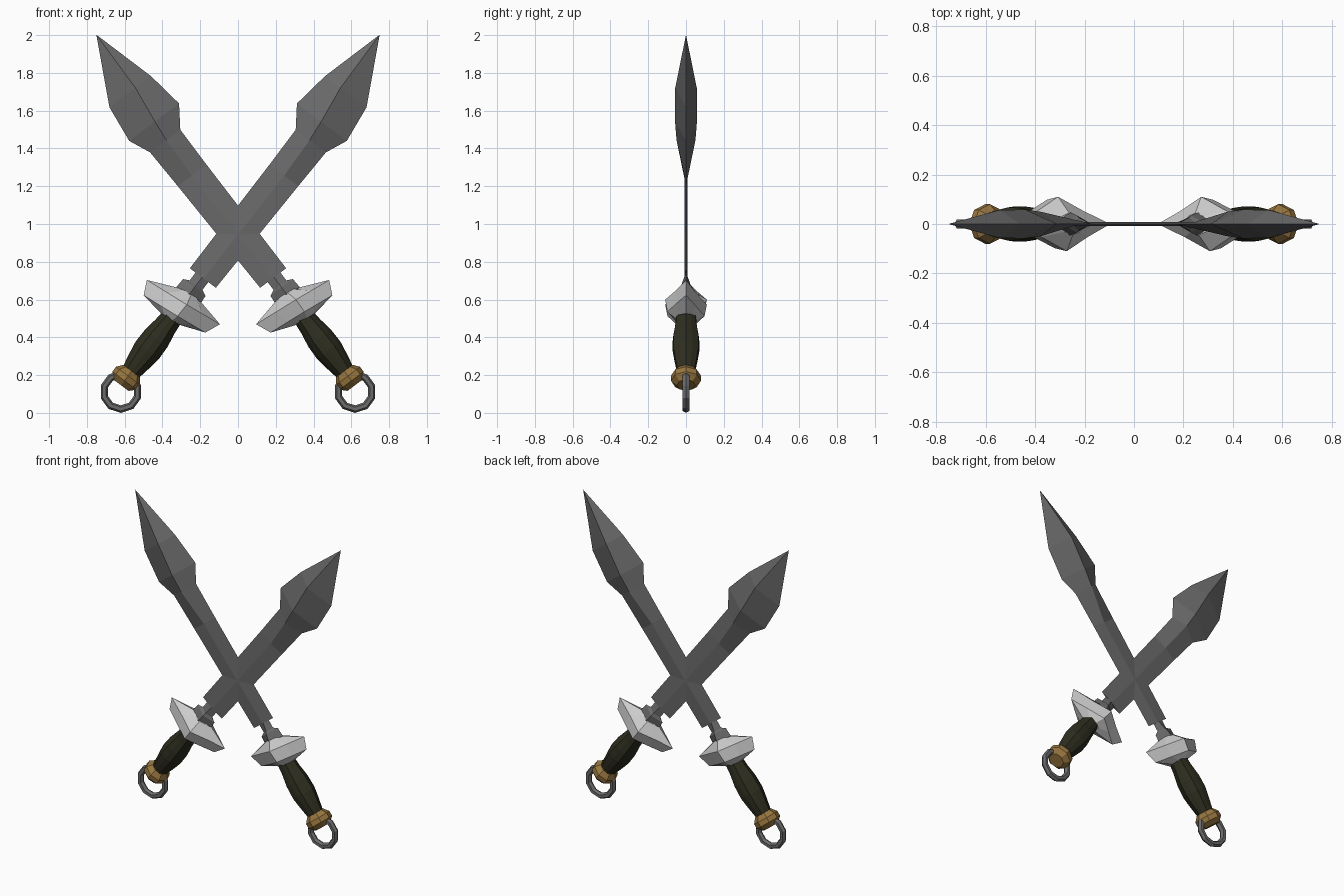
import bpy, bmesh
from math import cos, sin, pi, atan2
from mathutils import Matrix, Vector

cube = bpy.data.objects.get("Cube")
if cube:
    bpy.data.objects.remove(cube)


def material(name, rgb, metal=0.0):
    mat = bpy.data.materials.new(name)
    mat.use_nodes = True
    mat.diffuse_color = (*rgb, 1)
    mat.node_tree.nodes["Principled BSDF"].inputs["Base Color"].default_value = (*rgb, 1)
    return mat


steel = material("dark steel", (0.145, 0.145, 0.148))
silver = material("pale silver", (0.60, 0.60, 0.60))
leather = material("dark olive leather", (0.027, 0.027, 0.014))
brass = material("aged brass", (0.31, 0.18, 0.05))

# Sword frame: local z runs from pommel to tip, local x across the blade
TILT = Matrix(((-0.8, 0, 0.6, -0.62),
               (0, -1, 0, 0),
               (0.6, 0, 0.8, 0.112),
               (0, 0, 0, 1)))
TURN = Matrix.Rotation(pi, 4, 'Z')
AXIS = 0.02  # sideways offset of the grip axis


def loft(name, rings, mat, closed=False):
    """Skin a list of rings, capping the ends unless the loop is closed."""
    bm = bmesh.new()
    loops = [[bm.verts.new(p) for p in ring] for ring in rings]
    n = len(loops[0])
    pairs = list(zip(loops, loops[1:]))
    if closed:
        pairs.append((loops[-1], loops[0]))
    else:
        bm.faces.new(loops[0])
        bm.faces.new(loops[-1])
    for a, b in pairs:
        for i in range(n):
            j = (i + 1) % n
            bm.faces.new((a[i], a[j], b[j], b[i]))
    bmesh.ops.remove_doubles(bm, verts=bm.verts, dist=0.0005)
    bmesh.ops.recalc_face_normals(bm, faces=bm.faces)
    mesh = bpy.data.meshes.new(name)
    bm.to_mesh(mesh)
    bm.free()
    mesh.materials.append(mat)
    # the second sword is the first turned half round
    for side, matrix in (("right", TILT), ("left", TURN @ TILT)):
        obj = bpy.data.objects.new(f"{side}_{name}", mesh)
        obj.matrix_world = matrix
        bpy.context.collection.objects.link(obj)


def round_ring(z, radius, sides, flute=1.0):
    ring = []
    for i in range(sides):
        a = 2 * pi * i / sides
        r = radius * (flute if i % 2 else 1)
        ring.append((AXIS + r * cos(a), r * sin(a), z))
    return ring


def diamond(z, upper, lower, ridge, depth):
    return [(upper, 0, z), (ridge, depth, z), (lower, 0, z), (ridge, -depth, z)]


# Blade: flat diamond section swelling into a leaf-shaped head
loft("blade", [diamond(*s) for s in (
    (0.742, 0.10, -0.072, 0.01, 0.008),
    (1.434, 0.092, -0.098, -0.005, 0.008),
    (1.665, 0.092, -0.108, 0.0, 0.05),
    (1.78, 0.17, -0.16, 0.01, 0.058),
    (1.985, 0.138, -0.137, 0.035, 0.057),
    (2.334, 0.038, 0.038, 0.038, 0.0))], steel)

# Tang: notched neck between blade and guard
loft("tang", [diamond(z, 0.02 + w, 0.02 - w, 0.02, d) for z, w, d in (
    (0.56, 0.05, 0.05), (0.61, 0.05, 0.05), (0.62, 0.078, 0.05),
    (0.675, 0.074, 0.035), (0.69, 0.042, 0.025), (0.745, 0.042, 0.008))], steel)


def star(z, wide, deep, valley):
    ring = []
    for i in range(8):
        a = pi * i / 4
        s = valley if i % 2 else 1
        x, y = wide * s * cos(a), deep * s * sin(a)
        ring.append((AXIS + x - 0.2 * y, y, z - 0.1 * x))
    return ring


# Guard: four-pointed star with a blunt rim
loft("guard", [star(*s) for s in (
    (0.465, 0.06, 0.055, 1.0), (0.50, 0.19, 0.098, 0.72),
    (0.578, 0.225, 0.11, 0.68), (0.635, 0.05, 0.045, 1.0))], silver)

# Grip: swollen, lightly fluted handle
loft("grip", [round_ring(z, r, 12, 0.93) for z, r in (
    (0.105, 0.05), (0.19, 0.066), (0.26, 0.077),
    (0.34, 0.075), (0.42, 0.062), (0.48, 0.057))], leather)

# Ferrule: faceted collar under the grip
loft("ferrule", [round_ring(z, r, 8) for z, r in (
    (0.028, 0.05), (0.058, 0.08), (0.09, 0.08), (0.122, 0.055))], brass)

# Pommel ring: low-sided hoop in the blade plane
down = atan2(-0.8, -0.6)
rings = []
for i in range(10):
    a = down + 2 * pi * i / 10
    out = Vector((cos(a), 0, sin(a)))
    rings.append([out * (0.092 + 0.02 * cos(b)) + Vector((0, 0.02 * sin(b), 0))
                  for b in (2 * pi * k / 6 for k in range(6))])
loft("pommel_ring", rings, steel, closed=True)
